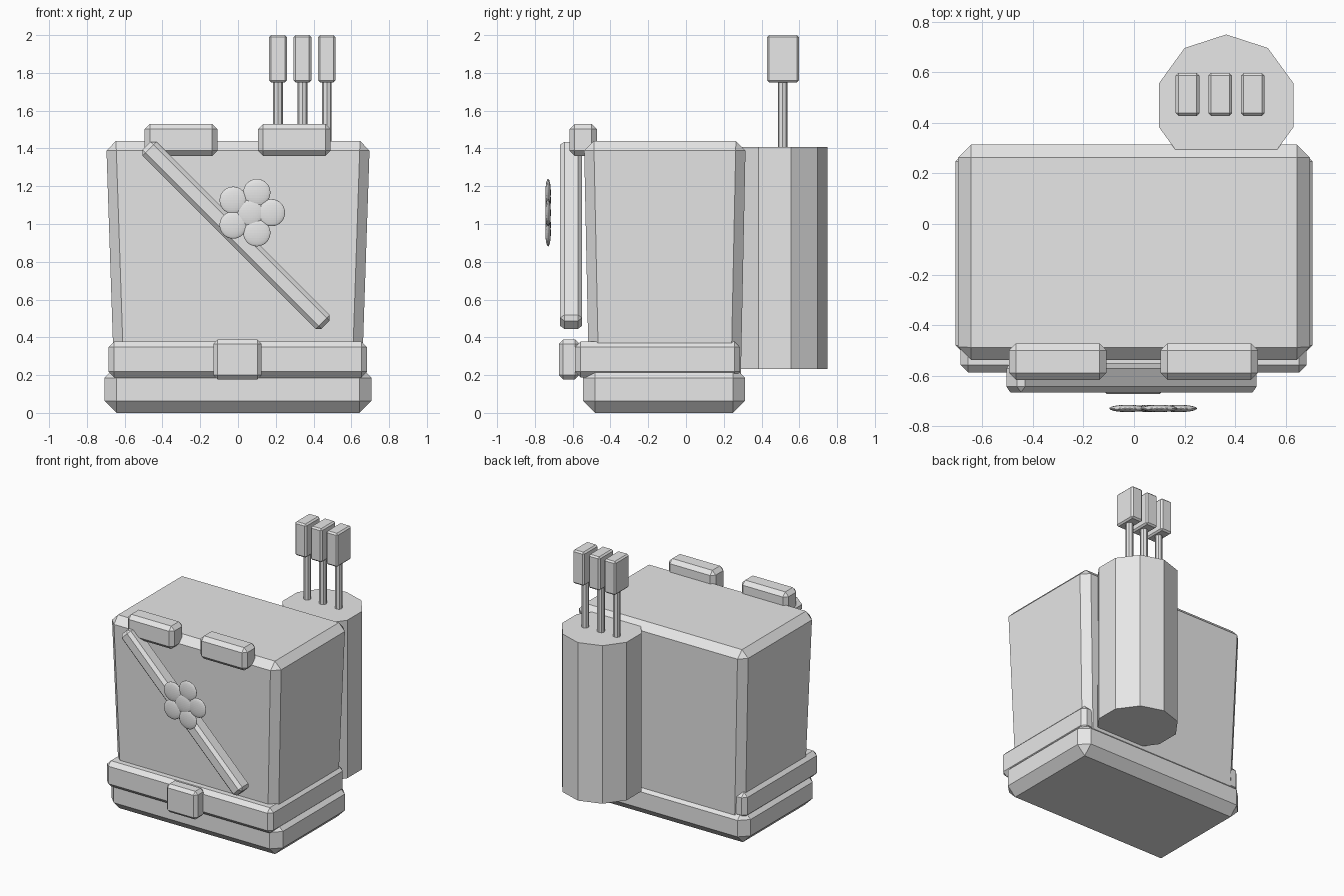
import bpy, bmesh, math
from mathutils import Matrix, Vector

cube = bpy.data.objects.get("Cube")
if cube:
    bpy.data.objects.remove(cube, do_unlink=True)

GREY = (0.8, 0.8, 0.8, 1.0)
grey = bpy.data.materials.new("plain grey")
grey.use_nodes = True
grey.diffuse_color = GREY
grey.node_tree.nodes["Principled BSDF"].inputs["Base Color"].default_value = GREY


def finish(name, bm):
    """Turn a bmesh into a named, flat-shaded object."""
    mesh = bpy.data.meshes.new(name)
    bm.to_mesh(mesh)
    bm.free()
    mesh.materials.append(grey)
    obj = bpy.data.objects.new(name, mesh)
    bpy.context.scene.collection.objects.link(obj)
    return obj


def chamfered_box(name, low, high, chamfer, bottom_scale=1.0, turn=0.0):
    """Box between two corners with chamfered edges, optionally tapered down or turned about y."""
    low, high = Vector(low), Vector(high)
    size = high - low
    bm = bmesh.new()
    bmesh.ops.create_cube(bm, size=1)
    for v in bm.verts:
        taper = bottom_scale if v.co.z < 0 else 1.0
        v.co = Vector((v.co.x * size.x * taper, v.co.y * size.y * taper, v.co.z * size.z))
    bmesh.ops.bevel(bm, geom=bm.edges[:], offset=chamfer, offset_type='OFFSET',
                    segments=1, profile=0.5, affect='EDGES')
    bm.transform(Matrix.Translation((low + high) / 2) @ Matrix.Rotation(turn, 4, 'Y'))
    return finish(name, bm)


def prism(name, centre, radius, bottom, top, sides):
    """Upright cylinder with one corner pointing to the back."""
    bm = bmesh.new()
    bmesh.ops.create_cone(bm, cap_ends=True, segments=sides, radius1=radius,
                          radius2=radius, depth=top - bottom)
    first = max(bm.verts, key=lambda v: v.co.y).co
    spin = math.pi / 2 - math.atan2(first.y, first.x)
    bm.transform(Matrix.Translation((*centre, (bottom + top) / 2)) @ Matrix.Rotation(spin, 4, 'Z'))
    return finish(name, bm)


def petal(name, x, z):
    """Thin flattened ball floating in front of the strap."""
    bm = bmesh.new()
    bmesh.ops.create_uvsphere(bm, u_segments=32, v_segments=16, radius=0.072)
    bm.transform(Matrix.Translation((x, -0.73, z)) @ Matrix.Diagonal((1, 0.2, 1, 1)))
    return finish(name, bm)


# Main bag: base, tapered body, belt and buckle
chamfered_box("base", (-0.706, -0.545, 0), (0.706, 0.312, 0.25), 0.064)
chamfered_box("body", (-0.698, -0.54, 0.15), (0.698, 0.316, 1.44), 0.052, bottom_scale=0.938)
chamfered_box("belt", (-0.686, -0.588, 0.188), (0.683, 0.286, 0.378), 0.03)
chamfered_box("buckle", (-0.13, -0.672, 0.178), (0.125, -0.565, 0.388), 0.022)

# Two clasps on the front top edge
for name, x in (("right_clasp", -0.302), ("left_clasp", 0.298)):
    chamfered_box(name, (x - 0.193, -0.617, 1.36), (x + 0.193, -0.472, 1.53), 0.028)

# Diagonal strap across the front
chamfered_box("strap", (-0.68, -0.666, 0.888), (0.66, -0.55, 0.992), 0.022, turn=math.pi / 4)

# Flower badge
FLOWER_X, FLOWER_Z = 0.065, 1.06
petal("flower_centre", FLOWER_X, FLOWER_Z)
for i in range(5):
    a = i * math.tau / 5
    petal(f"flower_petal_{i + 1}", FLOWER_X + 0.112 * math.cos(a), FLOWER_Z + 0.112 * math.sin(a))

# Ten-sided barrel at the back, holding three sticks with block heads
prism("barrel", (0.365, 0.47), 0.28, 0.232, 1.408, 10)
for i in range(3):
    x = 0.212 + i * 0.129
    prism(f"stick_{i + 1}", (x, 0.512), 0.026, 1.3, 1.78, 8)
    chamfered_box(f"stick_head_{i + 1}", (x - 0.047, 0.428, 1.75), (x + 0.047, 0.598, 2.0), 0.011)
